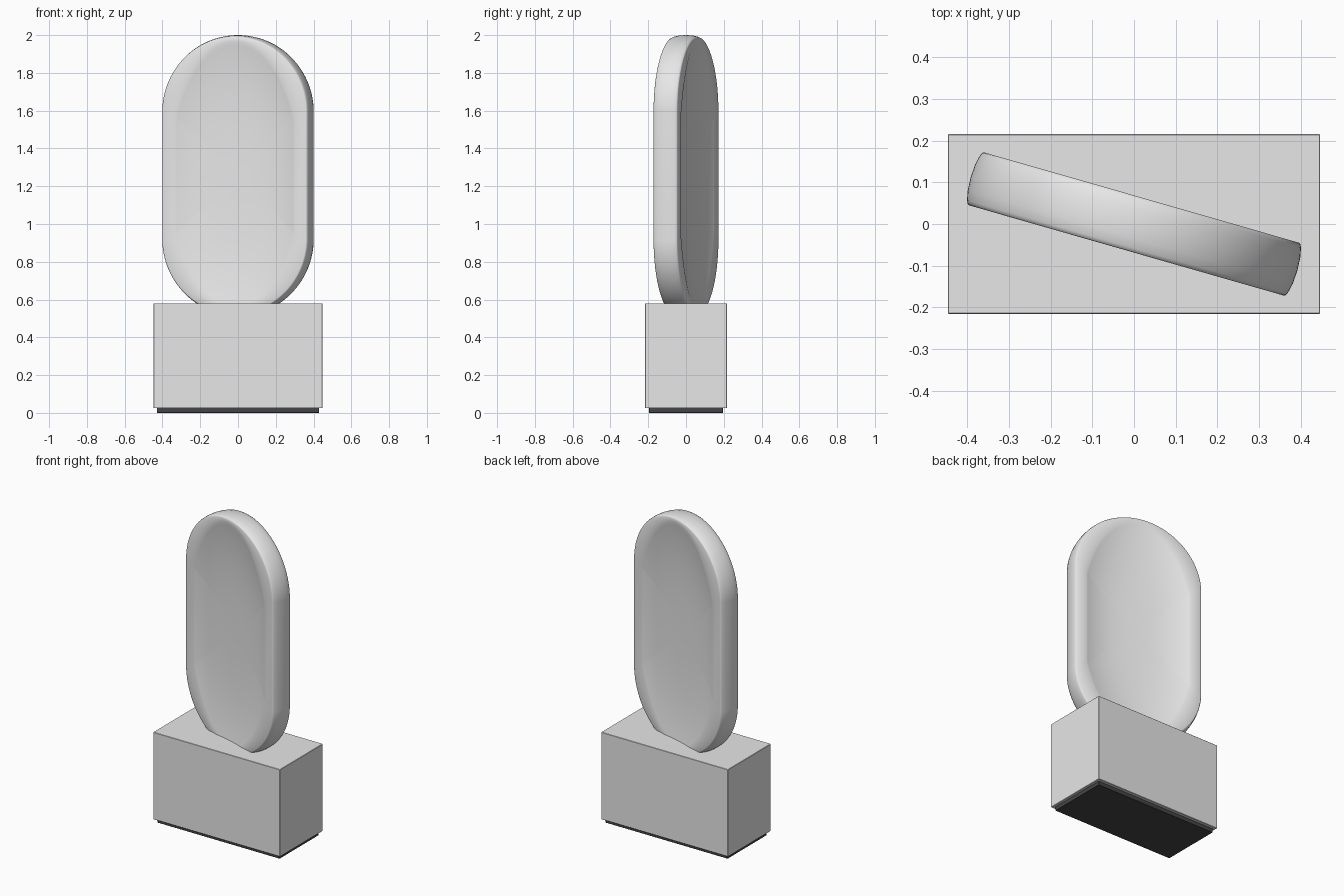
import bpy, bmesh, math

cube = bpy.data.objects.get("Cube")
if cube:
    bpy.data.objects.remove(cube, do_unlink=True)


def material(name, rgb):
    mat = bpy.data.materials.new(name)
    mat.use_nodes = True
    color = (*rgb, 1)
    mat.diffuse_color = color
    mat.node_tree.nodes["Principled BSDF"].inputs["Base Color"].default_value = color
    return mat


def add_object(name, bm, mat):
    mesh = bpy.data.meshes.new(name)
    bmesh.ops.recalc_face_normals(bm, faces=bm.faces)
    bm.to_mesh(mesh)
    bm.free()
    obj = bpy.data.objects.new(name, mesh)
    bpy.context.collection.objects.link(obj)
    mesh.materials.append(mat)
    return obj


def box(name, size, z_bottom, mat, bevel):
    bm = bmesh.new()
    bmesh.ops.create_cube(bm, size=1)
    for v in bm.verts:
        v.co = (v.co.x * size[0], v.co.y * size[1], (v.co.z + 0.5) * size[2] + z_bottom)
    bmesh.ops.bevel(bm, geom=bm.edges[:], offset=bevel, segments=1, affect='EDGES')
    return add_object(name, bm, mat)


stone = material("pale grey", (0.8, 0.8, 0.8))
dark = material("charcoal", (0.06, 0.06, 0.062))

# Plinth and its recessed foot
box("foot", (0.86, 0.39, 0.04), 0, dark, 0.001)
box("plinth", (0.894, 0.432, 0.555), 0.025, stone, 0.002)

# Pill-shaped slab, dished on both faces, as rings lofted front to back
SEGMENTS = 128
RADIUS, HALF_HEIGHT, HALF_THICK = 0.397, 0.732, 0.066
DISH_X, DISH_Z, DISH_DEPTH = 0.365, 0.712, 0.045


def pill(angle, grow):
    """Outline point of the pill, offset outward by grow."""
    x, z = math.cos(angle), math.sin(angle)
    straight = HALF_HEIGHT - RADIUS
    return x * (RADIUS + grow), z * (RADIUS + grow) + math.copysign(straight, z)


def dish(angle, scale):
    """Point on the dish ellipse, at the same share of height as the pill."""
    x, z = pill(angle, 0)
    t = math.atan2(z / HALF_HEIGHT, x / RADIUS)
    return DISH_X * scale * math.cos(t), DISH_Z * scale * math.sin(t)


angles = [2 * math.pi * (i + 0.5) / SEGMENTS for i in range(SEGMENTS)]
front = []
for s in (0.04, 0.2, 0.35, 0.5, 0.62, 0.72, 0.8, 0.87, 0.93, 0.97, 1):
    y = -HALF_THICK + DISH_DEPTH * (1 - s ** 3)
    front.append([(x, y, z) for x, z in (dish(a, s) for a in angles)])
for grow, y in ((-0.004, -1), (0, -0.97), (0.004, -0.85), (0.009, -0.5)):
    front.append([(x, y * HALF_THICK, z) for x, z in (pill(a, grow) for a in angles)])
middle = [[(x, 0, z) for x, z in (pill(a, 0.011) for a in angles)]]
back = [[(x, -y, z) for x, y, z in ring] for ring in reversed(front)]

bm = bmesh.new()
rings = [[bm.verts.new(p) for p in ring] for ring in front + middle + back]
for a, b in zip(rings, rings[1:]):
    for i in range(SEGMENTS):
        j = (i + 1) % SEGMENTS
        bm.faces.new((a[i], a[j], b[j], b[i]))
bm.faces.new(rings[0])
bm.faces.new(rings[-1])
slab = add_object("dished_slab", bm, stone)
slab.location.z = 2 - HALF_HEIGHT - 0.011
slab.rotation_euler.z = math.radians(-16)

bpy.ops.object.select_all(action='DESELECT')
slab.select_set(True)
bpy.context.view_layer.objects.active = slab
bpy.ops.object.shade_smooth_by_angle(angle=math.radians(40))
